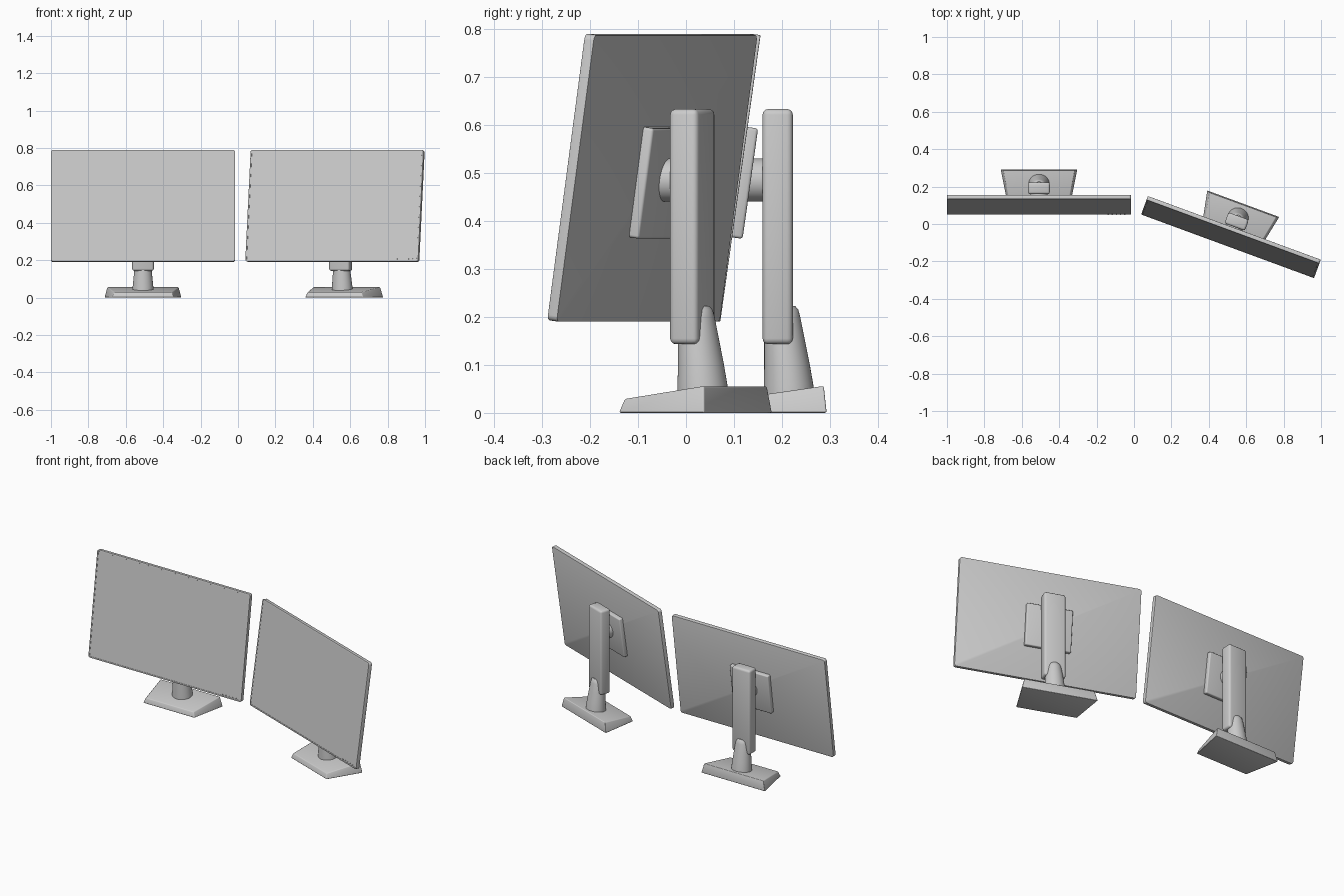
import bpy, bmesh, math
from mathutils import Matrix, Vector

if "Cube" in bpy.data.objects:
    bpy.data.objects.remove(bpy.data.objects["Cube"])

TILT = Matrix.Translation((0, -0.0885, 0.49)) @ Matrix.Rotation(math.radians(-8), 4, 'X')
PANEL_W, PANEL_T, PANEL_H = 0.985, 0.022, 0.603


def finish(bm, name, place, bevel=0.0, segments=3):
    bmesh.ops.recalc_face_normals(bm, faces=bm.faces)
    if bevel:
        edges = [e for e in bm.edges if e.calc_face_angle(0) > 0.6]
        bmesh.ops.bevel(bm, geom=edges, offset=bevel, segments=segments,
                        profile=0.5, affect='EDGES', clamp_overlap=True)
    bm.transform(place)
    mesh = bpy.data.meshes.new(name)
    bm.to_mesh(mesh)
    bm.free()
    ob = bpy.data.objects.new(name, mesh)
    bpy.context.collection.objects.link(ob)
    bpy.ops.object.select_all(action='DESELECT')
    ob.select_set(True)
    bpy.context.view_layer.objects.active = ob
    bpy.ops.object.shade_smooth_by_angle(angle=math.radians(35))
    return ob


def add_box(bm, size, center=(0, 0, 0)):
    m = Matrix.Translation(center) @ Matrix.Diagonal((*size, 1))
    return bmesh.ops.create_cube(bm, size=1, matrix=m)['verts']


def loft(bm, rings):
    rows = [[bm.verts.new(p) for p in ring] for ring in rings]
    n = len(rows[0])
    for a, b in zip(rows, rows[1:]):
        for i in range(n):
            bm.faces.new((a[i], a[(i + 1) % n], b[(i + 1) % n], b[i]))
    bm.faces.new(rows[0])
    bm.faces.new(rows[-1])


def monitor(side, place):
    # display housing: rounded slab with a slightly sunken screen
    bm = bmesh.new()
    add_box(bm, (PANEL_W, PANEL_T, PANEL_H))
    corners = [e for e in bm.edges if abs((e.verts[0].co - e.verts[1].co).y) > 0.01]
    bmesh.ops.bevel(bm, geom=corners, offset=0.012, segments=4, profile=0.5, affect='EDGES')
    rims = [e for e in bm.edges if abs((e.verts[0].co - e.verts[1].co).y) < 1e-5]
    bmesh.ops.bevel(bm, geom=rims, offset=0.002, segments=2, profile=0.5, affect='EDGES')
    bm.normal_update()
    front = min(bm.faces, key=lambda f: f.normal.y * f.calc_area())
    bmesh.ops.inset_region(bm, faces=[front], thickness=0.006)
    bmesh.ops.inset_region(bm, faces=[front], thickness=0.0005, depth=-0.001)
    finish(bm, side + "_display", place @ TILT)

    # control buttons along the lower right of the screen
    bm = bmesh.new()
    for i in range(5):
        add_box(bm, (0.007, 0.004, 0.004), (0.37 + i * 0.022, -PANEL_T / 2, -0.288))
    finish(bm, side + "_buttons", place @ TILT)

    # mounting plate on the back of the display
    bm = bmesh.new()
    add_box(bm, (0.248, 0.028, 0.232), (0, PANEL_T / 2 + 0.008, -0.008))
    finish(bm, side + "_mount_plate", place @ TILT, 0.006)

    # round pivot joining plate to column
    bm = bmesh.new()
    bmesh.ops.create_cone(bm, cap_ends=True, segments=40, radius1=0.045, radius2=0.045, depth=0.06,
                          matrix=Matrix.Translation((0, -0.043, 0.485)) @ Matrix.Rotation(math.pi / 2, 4, 'X'))
    finish(bm, side + "_pivot", place)

    # upright column
    bm = bmesh.new()
    add_box(bm, (0.116, 0.063, 0.49), (0, 0, 0.388))
    finish(bm, side + "_column", place, 0.012)

    # tapering neck: z, half width, front y, back y
    bm = bmesh.new()
    rings = []
    for z, rx, y0, y1 in ((0.035, 0.056, -0.029, 0.077), (0.06, 0.055, -0.029, 0.074),
                          (0.1, 0.051, -0.028, 0.067), (0.15, 0.046, -0.028, 0.057),
                          (0.2, 0.039, -0.027, 0.047), (0.215, 0.034, -0.025, 0.043),
                          (0.223, 0.024, -0.02, 0.036)):
        rings.append([Vector((rx * math.cos(t), (y0 + y1) / 2 + (y1 - y0) / 2 * math.sin(t), z))
                      for t in (2 * math.pi * k / 40 for k in range(40))])
    loft(bm, rings)
    finish(bm, side + "_neck", place)

    # wedge-shaped base, narrower and lower at the front
    bm = bmesh.new()
    loft(bm, [[(-0.165, -0.103, 0), (0.165, -0.103, 0), (0.206, 0.102, 0), (-0.206, 0.102, 0)],
              [(-0.154, -0.094, 0.029), (0.154, -0.094, 0.029),
               (0.191, 0.096, 0.056), (-0.191, 0.096, 0.056)]])
    finish(bm, side + "_base", place, 0.004)


monitor("left", Matrix.Translation((-0.508, 0.191, 0)))
monitor("right", Matrix.Translation((0.549, 0.013, 0)) @ Matrix.Rotation(math.radians(-20.2), 4, 'Z'))
